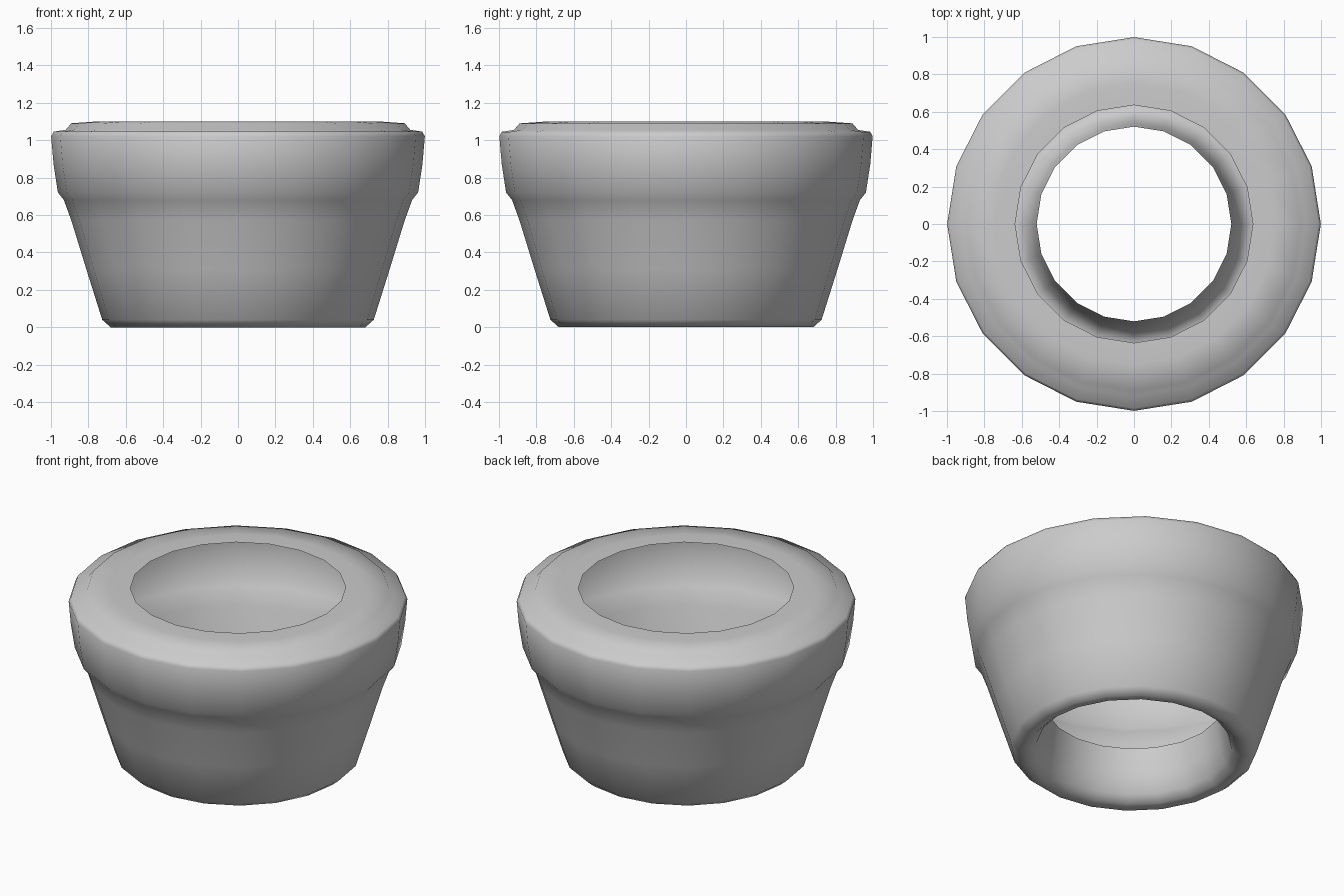
import bpy, bmesh
from math import sin, cos, tau

if "Cube" in bpy.data.objects:
    bpy.data.objects.remove(bpy.data.objects["Cube"])

SIDES = 20


def lathe(name, profile):
    """Spin an open (radius, height) profile around z."""
    bm = bmesh.new()
    rings = [[bm.verts.new((r * cos(tau * i / SIDES), r * sin(tau * i / SIDES), z))
              for i in range(SIDES)] for r, z in profile]
    for low, high in zip(rings, rings[1:]):
        for i in range(SIDES):
            j = (i + 1) % SIDES
            bm.faces.new((low[i], low[j], high[j], high[i]))
    for f in bm.faces:
        f.smooth = True
    mesh = bpy.data.meshes.new(name)
    bm.to_mesh(mesh)
    bm.free()
    obj = bpy.data.objects.new(name, mesh)
    bpy.context.collection.objects.link(obj)
    return obj


# Thin shell: throat rising from the base, rounded foot, tapered wall, collar, top rim
lathe("pot_shell", [
    (0.52, 0.33), (0.54, 0.17), (0.575, 0.05), (0.62, 0.01),   # throat
    (0.68, 0.0), (0.725, 0.04),                                # foot
    (0.81, 0.31), (0.89, 0.57), (0.93, 0.68),                  # tapered wall
    (0.962, 0.72), (0.985, 0.87), (0.998, 1.02), (0.985, 1.045),  # collar
    (0.92, 1.055), (0.89, 1.09), (0.75, 1.10), (0.635, 1.10),  # top rim
])
